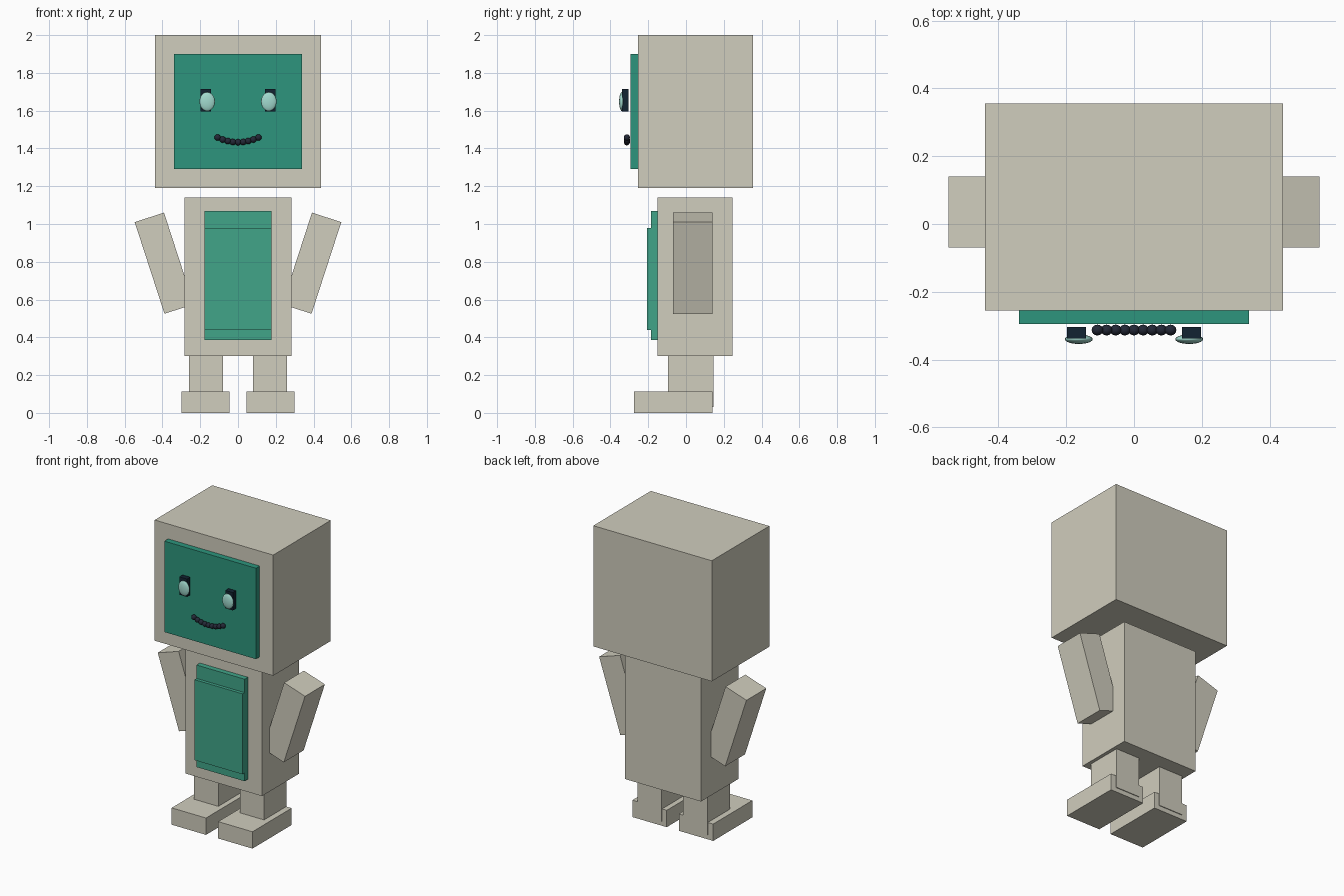
import bpy
import math

if "Cube" in bpy.data.objects:
    bpy.data.objects.remove(bpy.data.objects["Cube"])


def material(name, rgb):
    m = bpy.data.materials.new(name)
    m.diffuse_color = (*rgb, 1)
    m.use_nodes = True
    m.node_tree.nodes["Principled BSDF"].inputs["Base Color"].default_value = m.diffuse_color
    return m


SHELL = material("shell", (0.63, 0.61, 0.51))
SCREEN = material("screen", (0.026, 0.30, 0.205))
PANEL = material("panel", (0.053, 0.376, 0.25))
DARK = material("dark", (0.006, 0.017, 0.032))
GLINT = material("glint", (0.36, 0.70, 0.62))
MOUTH = material("mouth", (0.017, 0.021, 0.038))


def finish(name, mat):
    ob = bpy.context.object
    ob.name = name
    ob.data.materials.append(mat)
    return ob


def box(name, x, y, z, mat, tilt=0):
    """Box from (min, max) ranges, optionally tilted about y."""
    loc = [(a + b) / 2 for a, b in (x, y, z)]
    bpy.ops.mesh.primitive_cube_add(size=1, location=loc, rotation=(0, tilt, 0))
    bpy.context.object.scale = [b - a for a, b in (x, y, z)]
    return finish(name, mat)


def ball(name, loc, radii, mat, segments=24, rings=12):
    bpy.ops.mesh.primitive_uv_sphere_add(segments=segments, ring_count=rings,
                                         radius=1, location=loc)
    bpy.context.object.scale = radii
    bpy.ops.object.shade_smooth()
    return finish(name, mat)


# Head and face screen
box("head", (-0.44, 0.44), (-0.255, 0.355), (1.19, 2.0), SHELL)
box("face_screen", (-0.34, 0.34), (-0.295, -0.255), (1.29, 1.90), SCREEN)

# Torso and stepped chest panel
box("torso", (-0.283, 0.283), (-0.15, 0.245), (0.30, 1.14), SHELL)
box("chest_panel", (-0.178, 0.178), (-0.185, -0.15), (0.385, 1.07), PANEL)
box("chest_panel_raised", (-0.178, 0.178), (-0.207, -0.185), (0.44, 0.98), PANEL)

# Mirrored parts
for side, s in (("left", -1), ("right", 1)):
    def span(a, b):
        return tuple(sorted((s * a, s * b)))

    box(side + "_eye_slot", span(0.142, 0.198), (-0.338, -0.304), (1.595, 1.715), DARK)
    ball(side + "_eye", (s * 0.163, -0.34, 1.648), (0.041, 0.014, 0.05), GLINT)
    box(side + "_arm", span(0.309, 0.472), (-0.07, 0.14), (0.5375, 1.0475), SHELL,
        tilt=s * math.radians(18))
    box(side + "_leg", span(0.08, 0.26), (-0.095, 0.145), (0.03, 0.31), SHELL)
    box(side + "_foot", span(0.045, 0.30), (-0.275, 0.14), (0.0, 0.113), SHELL)

# Smile made of a row of beads
for i in range(9):
    t = (i - 4) / 4
    ball(f"smile_bead_{i + 1}", (0.108 * t, -0.313, 1.433 + 0.025 * t * t),
         (0.017, 0.016, 0.017), MOUTH, 16, 8)
